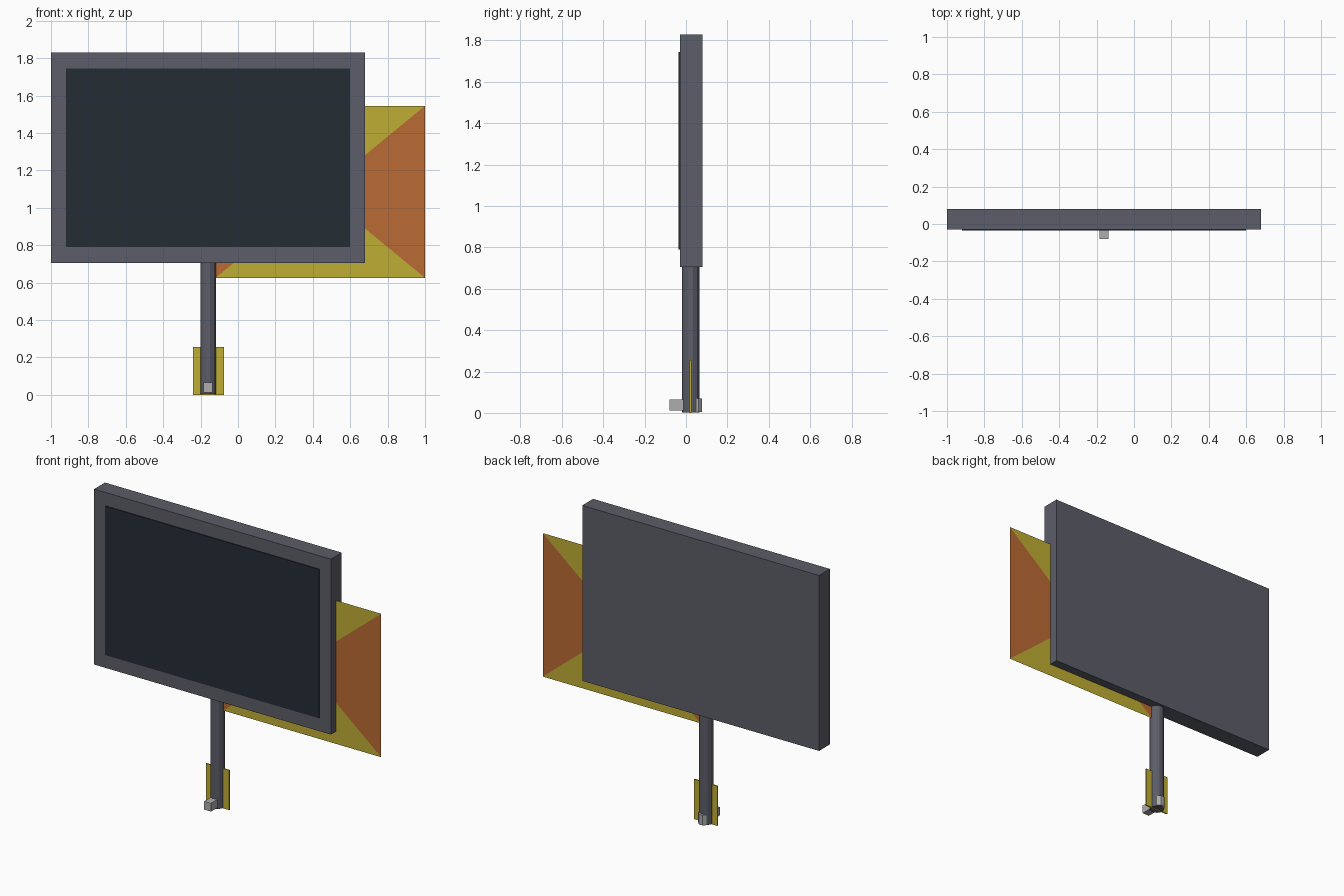
import bpy
import bmesh
import math
from mathutils import Matrix

cube = bpy.data.objects.get("Cube")
if cube:
    bpy.data.objects.remove(cube, do_unlink=True)


def material(name, rgb):
    m = bpy.data.materials.new(name)
    m.use_nodes = True
    m.diffuse_color = (*rgb, 1)
    m.node_tree.nodes["Principled BSDF"].inputs["Base Color"].default_value = (*rgb, 1)
    return m


frame_grey = material("frame grey", (0.107, 0.109, 0.138))
screen_dark = material("dark screen", (0.017, 0.026, 0.036))
yellow = material("yellow", (0.52, 0.42, 0.033))
orange = material("orange", (0.5, 0.147, 0.035))
light_grey = material("light grey", (0.42, 0.42, 0.43))


def finish(name, bm, *mats):
    mesh = bpy.data.meshes.new(name)
    bm.to_mesh(mesh)
    bm.free()
    for m in mats:
        mesh.materials.append(m)
    ob = bpy.data.objects.new(name, mesh)
    bpy.context.collection.objects.link(ob)


def box(name, lo, hi, mat):
    bm = bmesh.new()
    bmesh.ops.create_cube(bm, size=1)
    for v in bm.verts:
        v.co = [(a + b) / 2 + c * (b - a) for a, b, c in zip(lo, hi, v.co)]
    finish(name, bm, mat)


def post(name, x, y, z0, z1, radius, sides, mat):
    # Turned half a step so that a flat side faces the front
    bm = bmesh.new()
    place = Matrix.Translation((x, y, (z0 + z1) / 2)) @ Matrix.Rotation(math.pi / sides, 4, "Z")
    bmesh.ops.create_cone(bm, cap_ends=True, segments=sides, radius1=radius,
                          radius2=radius, depth=z1 - z0, matrix=place)
    finish(name, bm, mat)


POLE_X, POLE_Y = -0.16, 0.023

# Display panel and its screen
box("panel", (-1, -0.03, 0.705), (0.68, 0.08, 1.83), frame_grey)
box("screen", (-0.92, -0.036, 0.79), (0.6, -0.028, 1.745), screen_dark)

# Pole with its foot fittings
post("pole", POLE_X, POLE_Y, 0.003, 0.72, 0.043, 12, frame_grey)
box("front_lug", (-0.184, -0.08, 0.012), (-0.136, 0, 0.065), light_grey)
post("rear_lug", POLE_X, 0.047, 0.005, 0.07, 0.034, 8, light_grey)
box("foot_plate", (-0.241, 0.018, 0), (-0.075, 0.026, 0.255), yellow)

# Flag: a thin sheet split along its diagonals
bm = bmesh.new()
x0, x1, z0, z1 = -0.12, 1.0, 0.625, 1.545
corners = [bm.verts.new((x, POLE_Y, z)) for x, z in ((x0, z0), (x1, z0), (x1, z1), (x0, z1))]
centre = bm.verts.new(((x0 + x1) / 2, POLE_Y, (z0 + z1) / 2))
for i in range(4):
    face = bm.faces.new((corners[i], corners[(i + 1) % 4], centre))
    face.material_index = i % 2  # the two side triangles are orange
finish("flag", bm, yellow, orange)
